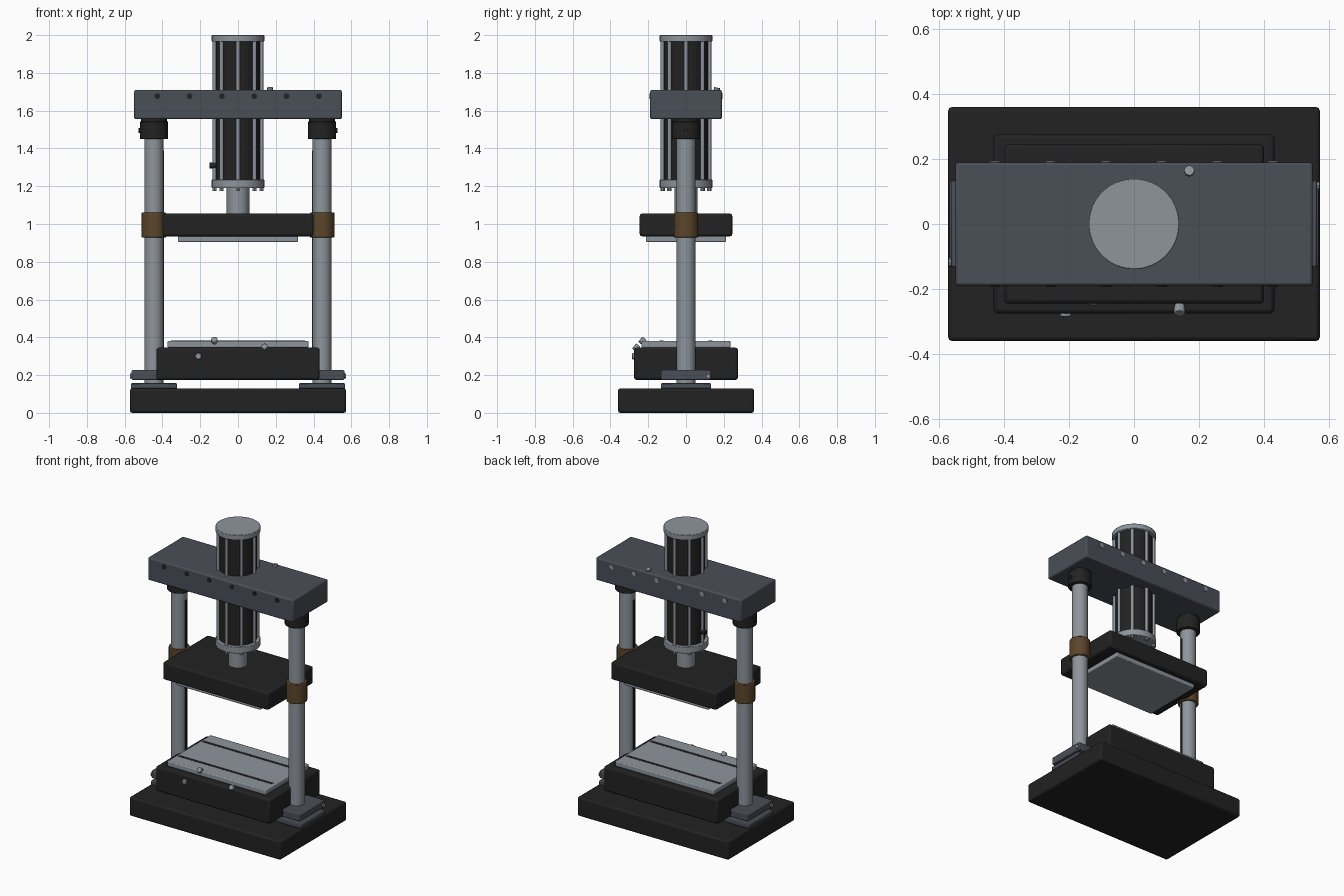
import bpy, bmesh, math
from mathutils import Vector, Matrix

if "Cube" in bpy.data.objects:
    bpy.data.objects.remove(bpy.data.objects["Cube"])


def mat(name, col):
    m = bpy.data.materials.new(name)
    m.diffuse_color = (*col, 1)
    m.use_nodes = True
    m.node_tree.nodes["Principled BSDF"].inputs["Base Color"].default_value = m.diffuse_color
    return m


BLACK = mat("black_paint", (0.016, 0.016, 0.016))
BLUE = mat("slate_blue_paint", (0.068, 0.077, 0.096))
STEEL = mat("steel", (0.27, 0.30, 0.33))
BRONZE = mat("bronze", (0.105, 0.06, 0.023))


def finish(bm, name, material, bevel, segs=2):
    me = bpy.data.meshes.new(name)
    bm.to_mesh(me)
    bm.free()
    ob = bpy.data.objects.new(name, me)
    bpy.context.collection.objects.link(ob)
    me.materials.append(material)
    if bevel:
        b = ob.modifiers.new("bevel", 'BEVEL')
        b.width, b.segments, b.limit_method = bevel, segs, 'ANGLE'
    bpy.ops.object.select_all(action='DESELECT')
    ob.select_set(True)
    bpy.context.view_layer.objects.active = ob
    bpy.ops.object.shade_smooth_by_angle(angle=math.radians(35))
    return ob


def box(name, material, cx, cy, hx, hy, z0, z1, bevel=0.01):
    bm = bmesh.new()
    bmesh.ops.create_cube(bm, size=1, matrix=Matrix.Translation((cx, cy, (z0 + z1) / 2))
                          @ Matrix.Diagonal((2 * hx, 2 * hy, z1 - z0, 1)))
    return finish(bm, name, material, bevel)


def rod(name, material, a, b, r, sides=48, bevel=0):
    a, b = Vector(a), Vector(b)
    d = b - a
    bm = bmesh.new()
    rot = Vector((0, 0, 1)).rotation_difference(d).to_matrix().to_4x4()
    bmesh.ops.create_cone(bm, cap_ends=True, segments=sides, radius1=r, radius2=r,
                          depth=d.length, matrix=Matrix.Translation((a + b) / 2) @ rot)
    return finish(bm, name, material, bevel)


def post(name, material, x, y, z0, z1, r, sides=48, bevel=0):
    return rod(name, material, (x, y, z0), (x, y, z1), r, sides, bevel)


# base and work bed
box("base_plate", BLACK, 0, 0, 0.572, 0.36, 0, 0.13, 0.012)
box("work_bed", BLACK, 0, 0, 0.432, 0.275, 0.175, 0.345, 0.012)
box("bed_table", STEEL, 0, 0, 0.373, 0.235, 0.345, 0.381, 0.006)
for i, y in enumerate((-0.13, 0.13)):
    box(f"table_slot_{i}", BLACK, 0, y, 0.355, 0.01, 0.376, 0.3825, 0)

# columns with feet, bushings and collars
CX = 0.445
for s, side in ((-1, "left"), (1, "right")):
    x = s * CX
    post(f"{side}_column", STEEL, x, 0, 0.02, 1.57, 0.05)
    box(f"{side}_foot_lower", BLUE, x, 0, 0.122, 0.133, 0.128, 0.157, 0.005)
    box(f"{side}_foot_upper", BLUE, x, 0, 0.118, 0.133, 0.175, 0.226, 0.006)
    post(f"{side}_bushing", BRONZE, x, 0, 0.928, 1.06, 0.065, bevel=0.004)
    post(f"{side}_collar", BLACK, x, 0, 1.45, 1.543, 0.075, bevel=0.004)
    post(f"{side}_collar_neck", BLACK, x, 0, 1.54, 1.558, 0.068)
    rod(f"{side}_collar_screw", BLACK, (x, 0, 1.495), (x + s * 0.082, 0, 1.495), 0.012, 12)
    box(f"{side}_column_strip", BLACK, s * 0.396, 0, 0.004, 0.006, 0.34, 1.39, 0)
    rod(f"{side}_foot_bolt", STEEL, (s * 0.55, s * 0.118, 0.195),
        (s * 0.571, s * 0.118, 0.195), 0.013, 8)

# moving platen
box("platen", BLACK, 0, 0, 0.40, 0.245, 0.935, 1.055, 0.012)
box("upper_die_plate", STEEL, 0, 0, 0.318, 0.212, 0.905, 0.936, 0.005)

# cross beam with through bolts
box("cross_beam", BLUE, 0, 0, 0.55, 0.19, 1.555, 1.71, 0.009)
for i in range(6):
    x = -0.427 + i * 0.171
    rod(f"beam_socket_{i}", BLACK, (x, -0.18, 1.677), (x, -0.194, 1.677), 0.015, 16)
    rod(f"beam_bolt_{i}", STEEL, (x, 0.18, 1.677), (x, 0.194, 1.677), 0.016, 16)

# hydraulic cylinder
post("cylinder_body", BLACK, 0, 0, 1.22, 1.98, 0.117, 64)
post("cylinder_top_cap", STEEL, 0, 0, 1.965, 2.0, 0.139, 64, 0.003)
post("cylinder_bottom_flange", STEEL, 0, 0, 1.19, 1.235, 0.139, 64, 0.003)
post("piston_rod", STEEL, 0, 0, 1.05, 1.2, 0.06)
for i in range(8):
    a = i * math.pi / 4
    x, y = 0.124 * math.cos(a), 0.124 * math.sin(a)
    post(f"tie_rod_{i}", STEEL, x, y, 1.22, 1.97, 0.0105, 12)
    post(f"flange_bolt_{i}", STEEL, x, y, 1.176, 1.2, 0.012, 6)

# small fittings
rod("cylinder_port", BLACK, (-0.11, 0, 1.31), (-0.15, 0, 1.31), 0.016, 12)
rod("beam_fitting", STEEL, (0.17, 0.16, 1.70), (0.17, 0.165, 1.722), 0.016, 8)
for i, (x, y, z) in enumerate(((-0.21, -0.272, 0.30), (0.14, -0.262, 0.342),
                               (-0.125, -0.229, 0.378))):
    tilt = 0.012 if i else 0.0
    rod(f"bed_fitting_{i}", STEEL, (x, y + 0.01, z - tilt / 2),
        (x, y - 0.013, z + tilt), 0.018, 8, 0.003)
